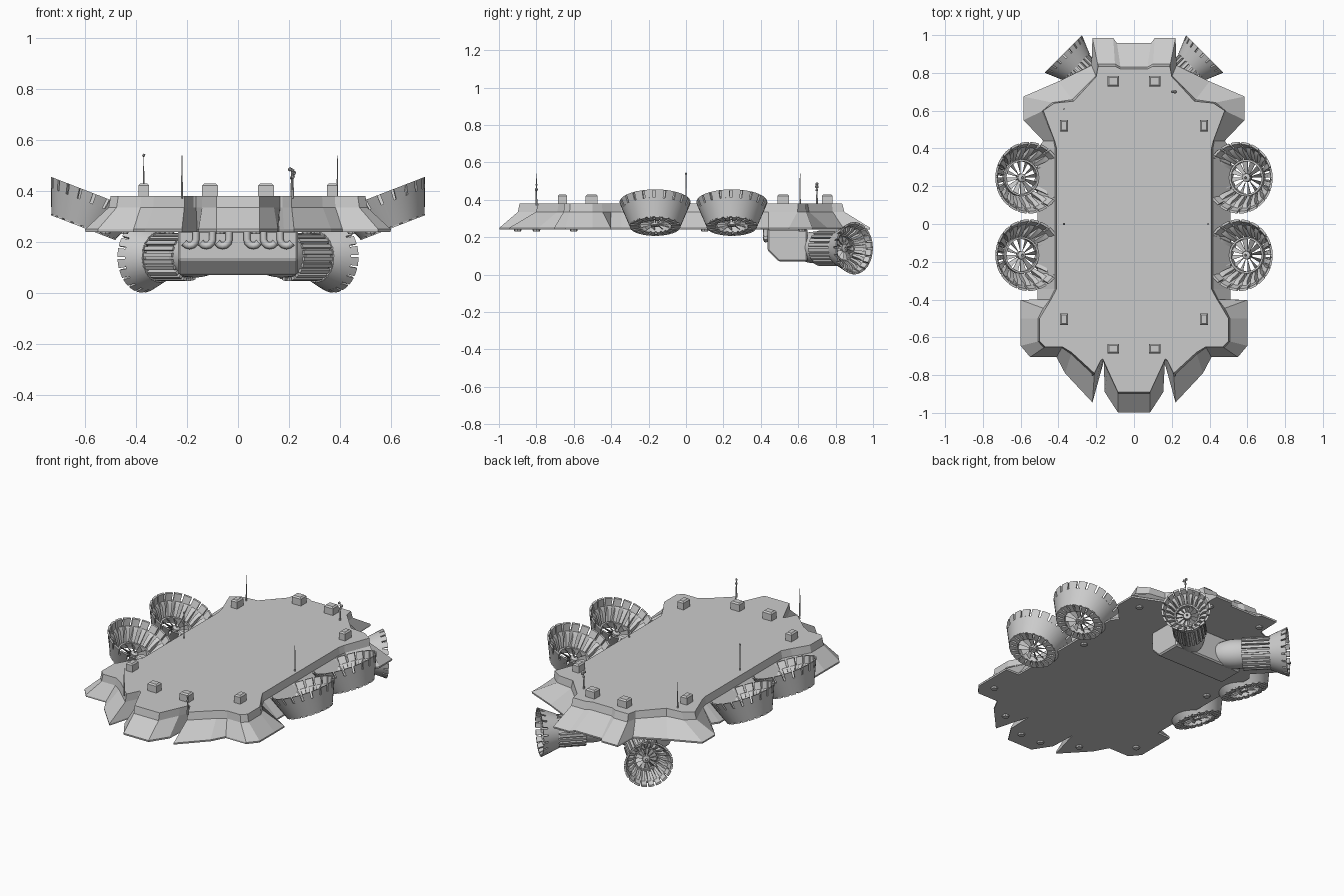
import bpy, bmesh, math
from mathutils import Vector, Matrix

if "Cube" in bpy.data.objects:
    bpy.data.objects.remove(bpy.data.objects["Cube"])

def finish(bm, name, smooth=False, mat=None):
    bmesh.ops.recalc_face_normals(bm, faces=bm.faces[:])
    me = bpy.data.meshes.new(name)
    bm.to_mesh(me)
    bm.free()
    ob = bpy.data.objects.new(name, me)
    bpy.context.collection.objects.link(ob)
    if mat:
        ob.matrix_world = mat
    if smooth:
        bpy.context.view_layer.objects.active = ob
        ob.select_set(True)
        bpy.ops.object.shade_smooth_by_angle(angle=math.radians(35))
        ob.select_set(False)
    return ob

def arc(bm, prof, a0, a1, n, twist=0):
    """Sweep a closed (r, z) profile around z from a0 to a1."""
    full = abs(a1 - a0 - math.tau) < 1e-6
    rings = []
    for i in range(n if full else n + 1):
        t = i / n
        a = a0 + (a1 - a0) * t
        rings.append([bm.verts.new((r * math.cos(a), r * math.sin(a), z + twist * (t - .5))) for r, z in prof])
    m = len(prof)
    for i in range(n):
        p, q = rings[i], rings[(i + 1) % len(rings)]
        for j in range(m):
            k = (j + 1) % m
            bm.faces.new((p[j], p[k], q[k], q[j]))
    if not full:
        bm.faces.new(rings[0][::-1])
        bm.faces.new(rings[-1])

def spokes(bm, prof, count, fill, n=1, twist=0):
    step = math.tau / count
    for i in range(count):
        arc(bm, prof, i * step, (i + fill) * step, n, twist)

def frame(centre, axis):
    return Matrix.Translation(centre) @ Vector(axis).to_track_quat('Z', 'Y').to_matrix().to_4x4()

def fan(name, centre, axis, R, r, h, cage=0):
    bm = bmesh.new()
    t = .012
    rm = R - (R - r) * .3
    # bowl wall and crenellated lip
    arc(bm, [(r, -h), (rm, -.3 * h), (rm - t, -.3 * h), (r - t, -h)], 0, math.tau, 40)
    spokes(bm, [(rm, -.3 * h), (R, 0), (R - t, 0), (rm - t, -.3 * h)], 20, .8, 2)
    # slats lining the bowl
    spokes(bm, [(rm - t, -.3 * h), (rm - .035, -.4 * h), (r - .04, -.9 * h), (r - t, -h)], 20, .55)
    # outlet slats, rotor ring, blades and hub
    ri = r * .64
    spokes(bm, [(ri, -h * .92), (r, -h * .92), (r, -h * 1.04), (ri, -h * 1.04)], 20, .7)
    arc(bm, [(ri, -h * .75), (ri + .01, -h * .75), (ri + .01, -h), (ri, -h)], 0, math.tau, 24)
    spokes(bm, [(.018, -.85 * h), (ri, -.85 * h), (ri, -.88 * h), (.018, -.88 * h)], 12, .55, 1, .02)
    arc(bm, [(.006, -.7 * h), (.022, -.75 * h), (.022, -h), (.006, -h)], 0, math.tau, 12)
    if cage:
        # barred drum behind the bowl, around a solid core
        spokes(bm, [(r * .82, -h), (r * .95, -h), (r * .95, -h - cage), (r * .82, -h - cage)], 22, .6)
        arc(bm, [(.001, -h), (r * .8, -h), (r * .8, -h - cage), (.001, -h - cage)], 0, math.tau, 22)
    finish(bm, name, True, frame(centre, axis))

# deck: right half outline as (top x, top y, skirt x, skirt y), rear to front
half = [(.07, .82, .09, .957), (.10, .835, .11, .985), (.19, .835, .22, .985), (.20, .78, .225, .84),
        (.32, .65, .40, .755), (.42, .64, .585, .675), (.48, .60, .585, .55), (.42, .44, .48, .44),
        (.41, .40, .51, .40), (.41, -.345, .51, -.345), (.44, -.40, .51, -.40), (.47, -.45, .60, -.402),
        (.50, -.50, .60, -.50), (.50, -.62, .60, -.645), (.47, -.65, .55, -.705), (.38, -.65, .41, -.705),
        (.33, -.68, .365, -.79), (.21, -.79, .22, -.945), (.175, -.72, .18, -.80), (.165, -.715, .16, -.73),
        (.14, -.77, .155, -.89), (.085, -.89, .085, -.998)]
loop = half + [(-a, b, -c, d) for a, b, c, d in reversed(half)]
bm = bmesh.new()
rings = []
for z, f in ((.38, 0), (.335, .08), (.25, 1), (.24, .99)):
    rings.append([bm.verts.new((a + (c - a) * f, b + (d - b) * f, z)) for a, b, c, d in loop])
n = len(loop)
for p, q in zip(rings, rings[1:]):
    for i in range(n):
        j = (i + 1) % n
        bm.faces.new((p[i], p[j], q[j], q[i]))
bm.faces.new(rings[0])
bm.faces.new(rings[-1][::-1])
finish(bm, "deck")

# lift fans along both sides and thrusters at the rear corners
for s, side in ((1, "right"), (-1, "left")):
    for y, end in ((-.165, "front"), (.245, "rear")):
        fan(f"lift_fan_{end}_{side}", (s * .557, y, .387), (-s * .36, 0, .93), .19, .136, .135)
    fan(f"thruster_{side}", (s * .374, .90, .141), (s, 1, 0), .14, .1, .095, .16)
    # rounded pod joining thruster to hull
    bm = bmesh.new()
    bmesh.ops.create_uvsphere(bm, u_segments=24, v_segments=14, radius=1)
    bmesh.ops.scale(bm, vec=(.085, .085, .15), verts=bm.verts[:])
    finish(bm, f"thruster_pod_{side}", True, frame((s * .17, .69, .145), (s, 1, 0)))

# machinery hull under the deck: side profile extruded across x
bm = bmesh.new()
prof = [(.435, .245), (.435, .13), (.495, .07), (.65, .07), (.65, .245)]
a, b = [[bm.verts.new((x, y, z)) for y, z in prof] for x in (-.235, .235)]
bm.faces.new(a)
bm.faces.new(b[::-1])
for i in range(5):
    j = (i + 1) % 5
    bm.faces.new((a[i], b[i], b[j], a[j]))
bmesh.ops.bevel(bm, geom=bm.edges[:], offset=.008, segments=1, affect='EDGES')
finish(bm, "under_hull")

# hooked pipes on the front of the hull
for s in (1, -1):
    for i, x in enumerate((.035, .10, .165)):
        cu = bpy.data.curves.new("pipe", 'CURVE')
        cu.dimensions = '3D'
        cu.bevel_depth = .014
        cu.bevel_resolution = 2
        cu.use_fill_caps = True
        sp = cu.splines.new('POLY')
        pts = [(x, .25)] + [(x + .025 - .025 * math.cos(k * math.pi / 6), .21 - .025 * math.sin(k * math.pi / 6)) for k in range(6)]
        sp.points.add(len(pts) - 1)
        for p, (px, pz) in zip(sp.points, pts):
            p.co = (s * px, .427, pz, 1)
        ob = bpy.data.objects.new(f"hull_pipe_{'right' if s > 0 else 'left'}_{i}", cu)
        bpy.context.collection.objects.link(ob)

# deck boxes with chamfered tops, and round fittings below them
for s in (1, -1):
    for x, y, w, d in ((.11, .755, .062, .055), (.37, .52, .042, .062), (.37, -.505, .042, .062), (.11, -.66, .062, .05)):
        bm = bmesh.new()
        bmesh.ops.create_cube(bm, size=1)
        bmesh.ops.scale(bm, vec=(w, d, .055), verts=bm.verts[:])
        bmesh.ops.translate(bm, vec=(s * x, y, .402), verts=bm.verts[:])
        top = [e for e in bm.edges if all(v.co.z > .41 for v in e.verts)]
        bmesh.ops.bevel(bm, geom=top, offset=.008, segments=1, affect='EDGES')
        finish(bm, "deck_box")
    for x, y in ((.18, .88), (.48, .62), (.45, .1), (.52, -.6), (.27, -.8), (.07, -.9)):
        bm = bmesh.new()
        bmesh.ops.create_cone(bm, cap_ends=True, segments=8, radius1=.018, radius2=.022, depth=.012,
                              matrix=Matrix.Translation((s * x, y, .237)))
        finish(bm, "underside_fitting")

# masts: tapered spikes, some carrying ball sensors
def mast(x, y, top, r, balls=()):
    bm = bmesh.new()
    bmesh.ops.create_cone(bm, cap_ends=True, segments=6, radius1=r, radius2=.0015, depth=top - .37,
                          matrix=Matrix.Translation((x, y, (top + .37) / 2)))
    for dx, z, br in balls:
        bmesh.ops.create_icosphere(bm, subdivisions=1, radius=br, matrix=Matrix.Translation((x + dx, y, z)))
    finish(bm, "mast")

mast(-.37, 0, .54, .004, [(0, .54, .007)])
mast(-.37, .61, .54, .004)
mast(-.22, -.80, .54, .005)
mast(.39, 0, .54, .004)
mast(.215, -.80, .49, .006, [(0, .455, .009), (0, .48, .007)])
mast(.21, .70, .48, .006, [(-.006, .485, .009), (.008, .47, .011), (0, .452, .008)])
